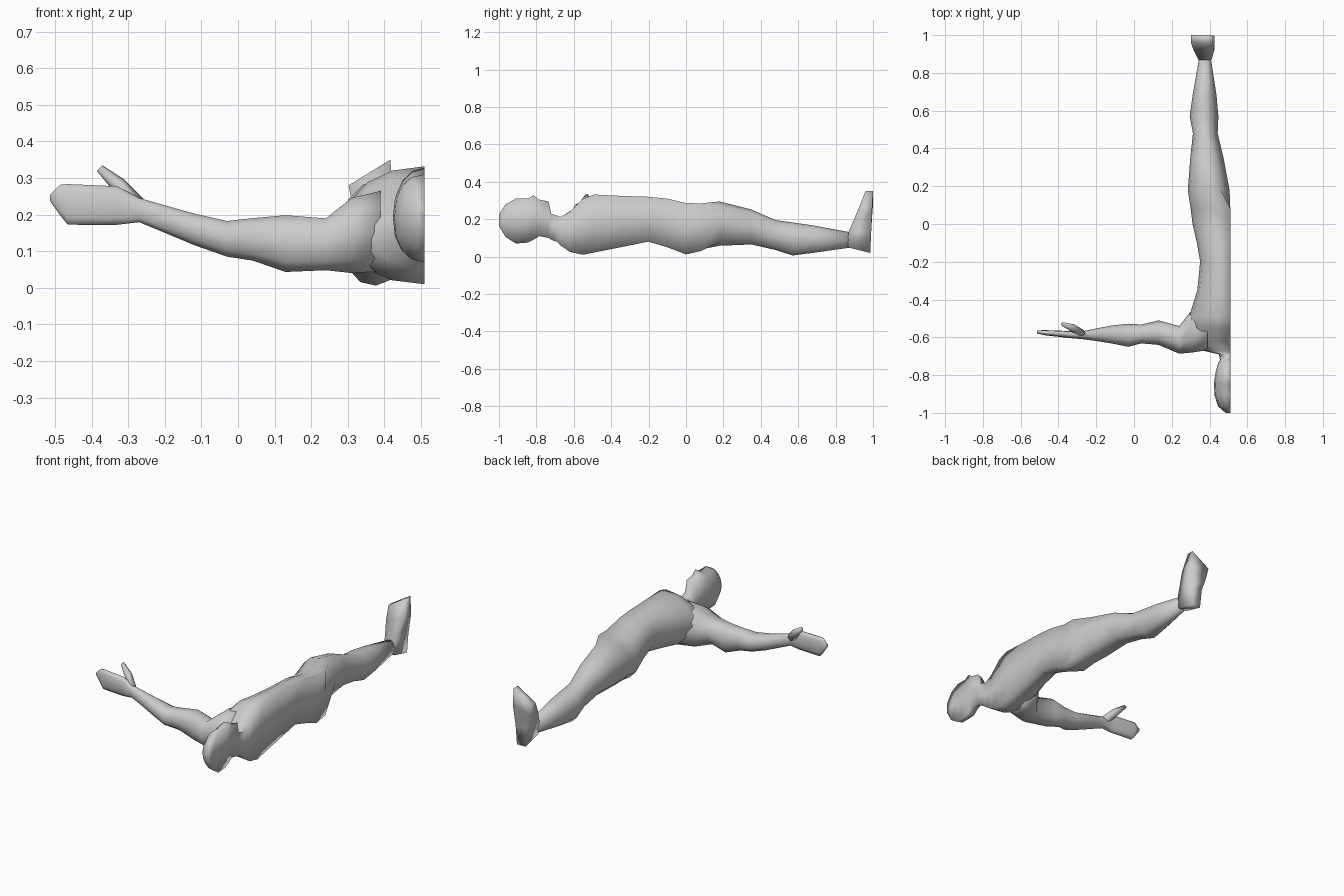
import bpy, bmesh, math

CUT = 0.51  # centre plane of the half figure
grey = bpy.data.materials.new("plain grey")
grey.diffuse_color = (0.6, 0.6, 0.6, 1)


def finish(name, bm):
    bmesh.ops.recalc_face_normals(bm, faces=bm.faces[:])
    me = bpy.data.meshes.new(name)
    bm.to_mesh(me)
    bm.free()
    me.materials.append(grey)
    for p in me.polygons:
        p.use_smooth = True
    ob = bpy.data.objects.new(name, me)
    bpy.context.collection.objects.link(ob)
    return ob


def power(v, n):
    return math.copysign(abs(v) ** (2 / n), v)


def arc(cx, rx, zb, zt, start, n, count=9):
    """Outer side of a rounded section, from top to bottom."""
    pts = []
    for i in range(count):
        t = math.radians(start + (360 - 2 * start) * i / (count - 1))
        pts.append((cx + rx * power(math.cos(t), n),
                    (zb + zt) / 2 + (zt - zb) / 2 * power(math.sin(t), n)))
    return pts


def loft(bm, rings):
    """Closed tube through rings of points, capped at both ends."""
    vs = [[bm.verts.new(p) for p in r] for r in rings]
    k = len(vs[0])
    for a, b in zip(vs, vs[1:]):
        for i in range(k):
            j = (i + 1) % k
            bm.faces.new((a[i], a[j], b[j], b[i]))
    bm.faces.new(vs[0])
    bm.faces.new(vs[-1])


# Half head and torso, flat at the centre: y, outer x, low z, high z, squareness
half = [(-1.0, 0.485, 0.165, 0.225, 2), (-0.965, 0.445, 0.105, 0.28, 2),
        (-0.91, 0.427, 0.07, 0.31, 2.3), (-0.845, 0.423, 0.075, 0.31, 2.3),
        (-0.815, 0.427, 0.09, 0.328, 2.1), (-0.785, 0.432, 0.11, 0.305, 2.2),
        (-0.735, 0.445, 0.1, 0.295, 2), (-0.72, 0.455, 0.09, 0.23, 2),
        (-0.69, 0.45, 0.08, 0.22, 2), (-0.672, 0.37, 0.06, 0.212, 2.3),
        (-0.62, 0.315, 0.025, 0.24, 2.2), (-0.55, 0.285, 0.01, 0.31, 2.1),
        (-0.49, 0.292, 0.022, 0.332, 2.1), (-0.35, 0.335, 0.05, 0.325, 2.3),
        (-0.2, 0.35, 0.08, 0.32, 2.3), (-0.1, 0.333, 0.05, 0.31, 2.3),
        (0.0, 0.31, 0.012, 0.286, 2.3), (0.08, 0.3, 0.03, 0.285, 2.3)]
# Leg: y, outer x, inner x, low z, high z
leg = [(0.18, 0.285, 0.506, 0.058, 0.295), (0.35, 0.298, 0.474, 0.065, 0.252),
       (0.48, 0.312, 0.443, 0.035, 0.195), (0.57, 0.295, 0.447, 0.006, 0.183),
       (0.68, 0.31, 0.437, 0.02, 0.167), (0.89, 0.347, 0.405, 0.05, 0.128)]

bm = bmesh.new()
rings = []
for y, x, zb, zt, n in half:
    ring = arc(CUT, CUT - x, zb, zt, 90, n) + [(CUT, (zb + zt) / 2)]
    rings.append([(px, y, pz) for px, pz in ring])
for y, x0, x1, zb, zt in leg:
    ring = arc((x0 + x1) / 2, (x1 - x0) / 2, zb, zt, 55, 2.1) + [(x1, (zb + zt) / 2)]
    rings.append([(px, y, pz) for px, pz in ring])
loft(bm, rings)
finish("half_body", bm)

# Foot: heel to toes, corners as outer x, inner x, back y, sole y, outer z, inner z
foot = [(0.35, 0.405, 0.865, 0.985, 0.05, 0.02), (0.342, 0.41, 0.868, 0.99, 0.13, 0.13),
        (0.315, 0.425, 0.92, 0.995, 0.215, 0.25), (0.302, 0.416, 0.96, 1.0, 0.28, 0.35)]
bm = bmesh.new()
rings = []
for k, (x0, x1, y0, y1, za, zb) in enumerate(foot):
    if k == 0:  # heel slopes down towards the sole
        rings.append([(x0, y0, za), (x1, y0, za), (x1, y1, zb), (x0, y1, zb)])
    else:       # toes slope up towards the big toe
        rings.append([(x0, y0, za), (x1, y0, zb), (x1, y1, zb), (x0, y1, za)])
loft(bm, rings)
finish("foot", bm)

# Arm and hand: x, low y, high y, low z, high z
arm = [(0.39, -0.668, -0.4, 0.04, 0.27), (0.31, -0.68, -0.45, 0.036, 0.25),
       (0.24, -0.687, -0.54, 0.045, 0.193),
       (0.13, -0.64, -0.51, 0.04, 0.202), (0.04, -0.632, -0.532, 0.072, 0.193),
       (-0.03, -0.65, -0.528, 0.083, 0.185), (-0.12, -0.632, -0.538, 0.115, 0.205),
       (-0.21, -0.618, -0.555, 0.153, 0.23), (-0.27, -0.61, -0.567, 0.178, 0.247),
       (-0.33, -0.605, -0.567, 0.17, 0.28), (-0.465, -0.59, -0.562, 0.17, 0.286),
       (-0.485, -0.586, -0.562, 0.195, 0.284), (-0.513, -0.58, -0.564, 0.236, 0.256)]
bm = bmesh.new()
rings = []
for x, y0, y1, z0, z1 in arm:
    ring = []
    for i in range(10):
        t = math.tau * i / 10
        ring.append((x, (y0 + y1) / 2 + (y1 - y0) / 2 * power(math.cos(t), 2.3),
                     (z0 + z1) / 2 + (z1 - z0) / 2 * power(math.sin(t), 2.3)))
    rings.append(ring)
loft(bm, rings)
finish("arm_and_hand", bm)

# Thumb: centre and radius along a short path
bm = bmesh.new()
rings = []
for x, y, z, r in [(-0.275, -0.583, 0.225, 0.025), (-0.325, -0.55, 0.28, 0.022),
                   (-0.378, -0.53, 0.327, 0.011)]:
    rings.append([(x + 0.7 * r * math.cos(math.tau * i / 6),
                   y + r * math.sin(math.tau * i / 6),
                   z + 0.7 * r * math.cos(math.tau * i / 6)) for i in range(6)])
loft(bm, rings)
finish("thumb", bm)
